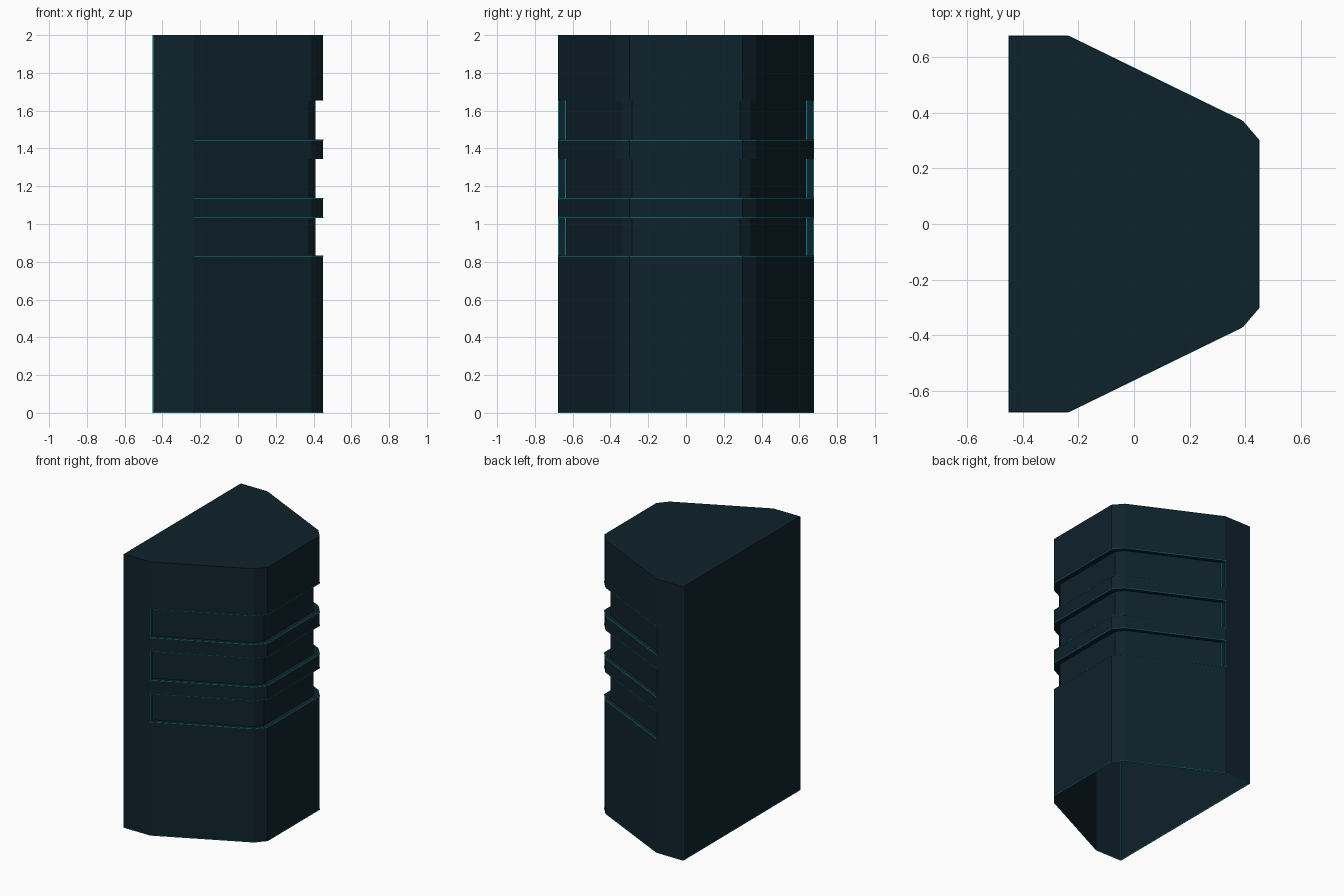
import bpy, bmesh
from mathutils import Vector

if "Cube" in bpy.data.objects:
    bpy.data.objects.remove(bpy.data.objects["Cube"])


def material(name, rgb):
    m = bpy.data.materials.new(name)
    m.diffuse_color = (*rgb, 1)
    m.use_nodes = True
    m.node_tree.nodes["Principled BSDF"].inputs["Base Color"].default_value = m.diffuse_color
    return m


navy = material("dark navy", (0.0048, 0.0160, 0.0250))
teal = material("bright teal", (0.008, 0.36, 0.36))


def mirrored(half):
    return half + [(x, -y) for x, y in reversed(half)]


# Plan outlines: full body, and the recessed wall inside the grooves
outer = mirrored([(-0.45, -0.675), (-0.235, -0.675), (0.39, -0.37), (0.45, -0.30)])
inner = mirrored([(-0.45, -0.675), (-0.235, -0.637), (0.37, -0.342), (0.41, -0.287)])
grooves = [(0.83, 1.035), (1.135, 1.345), (1.445, 1.655)]
HEIGHT = 2.0


def finish(name, bm, mat, recalc=False):
    bmesh.ops.remove_doubles(bm, verts=bm.verts, dist=1e-5)
    if recalc:
        bmesh.ops.recalc_face_normals(bm, faces=bm.faces)
    me = bpy.data.meshes.new(name)
    bm.to_mesh(me)
    bm.free()
    me.materials.append(mat)
    ob = bpy.data.objects.new(name, me)
    bpy.context.collection.objects.link(ob)
    return ob


def face(bm, pts):
    bm.faces.new([bm.verts.new(p) for p in pts])


def wall(bm, a, b, z0, z1):
    face(bm, [(*a, z0), (*b, z0), (*b, z1), (*a, z1)])


# Body shell: stacked wall bands, closed top, open underside
bm = bmesh.new()
levels = [0] + [z for g in grooves for z in g] + [HEIGHT]
for k, (z0, z1) in enumerate(zip(levels, levels[1:])):
    cut = k % 2 == 1
    for i in range(8):
        j = (i + 1) % 8
        prof = inner if cut and 1 <= i <= 5 else outer
        wall(bm, prof[i], prof[j], z0, z1)
    if cut:
        wall(bm, outer[1], inner[1], z0, z1)      # groove end walls
        wall(bm, inner[6], outer[6], z0, z1)
        for i in range(1, 6):                     # groove ledges
            o, p, q, r = outer[i], outer[i + 1], inner[i + 1], inner[i]
            face(bm, [(*c, z0) for c in (o, p, q, r)])
            face(bm, [(*c, z1) for c in (r, q, p, o)])
face(bm, [(*p, HEIGHT) for p in outer])
finish("tower_body", bm, navy)


# Hairline trim: slim square bars along edges
def bar(bm, a, b, t=0.005):
    a, b = Vector(a), Vector(b)
    d = b - a
    rot = d.to_track_quat('X', 'Z').to_matrix().to_4x4()
    vs = bmesh.ops.create_cube(bm, size=1)["verts"]
    for v in vs:
        v.co = (a + b) / 2 + rot @ Vector((v.co.x * d.length, v.co.y * t, v.co.z * t))


for n, (z0, z1) in enumerate(grooves):
    bm = bmesh.new()
    for z in (z0, z1):
        for i in range(1, 6):
            bar(bm, (*outer[i], z), (*outer[i + 1], z), 0.004)
    for i in (1, 6):
        bar(bm, (*inner[i], z0), (*inner[i], z1))
        bar(bm, (*outer[i], z0), (*outer[i], z1), 0.003)
    finish(f"groove_trim_{n + 1}", bm, teal)

bm = bmesh.new()
for i in range(8):
    bar(bm, (*outer[i], 0.002), (*outer[(i + 1) % 8], 0.002), 0.004)
for i in (0, 7):
    bar(bm, (*outer[i], 0), (*outer[i], HEIGHT), 0.004)
finish("edge_trim", bm, teal)
